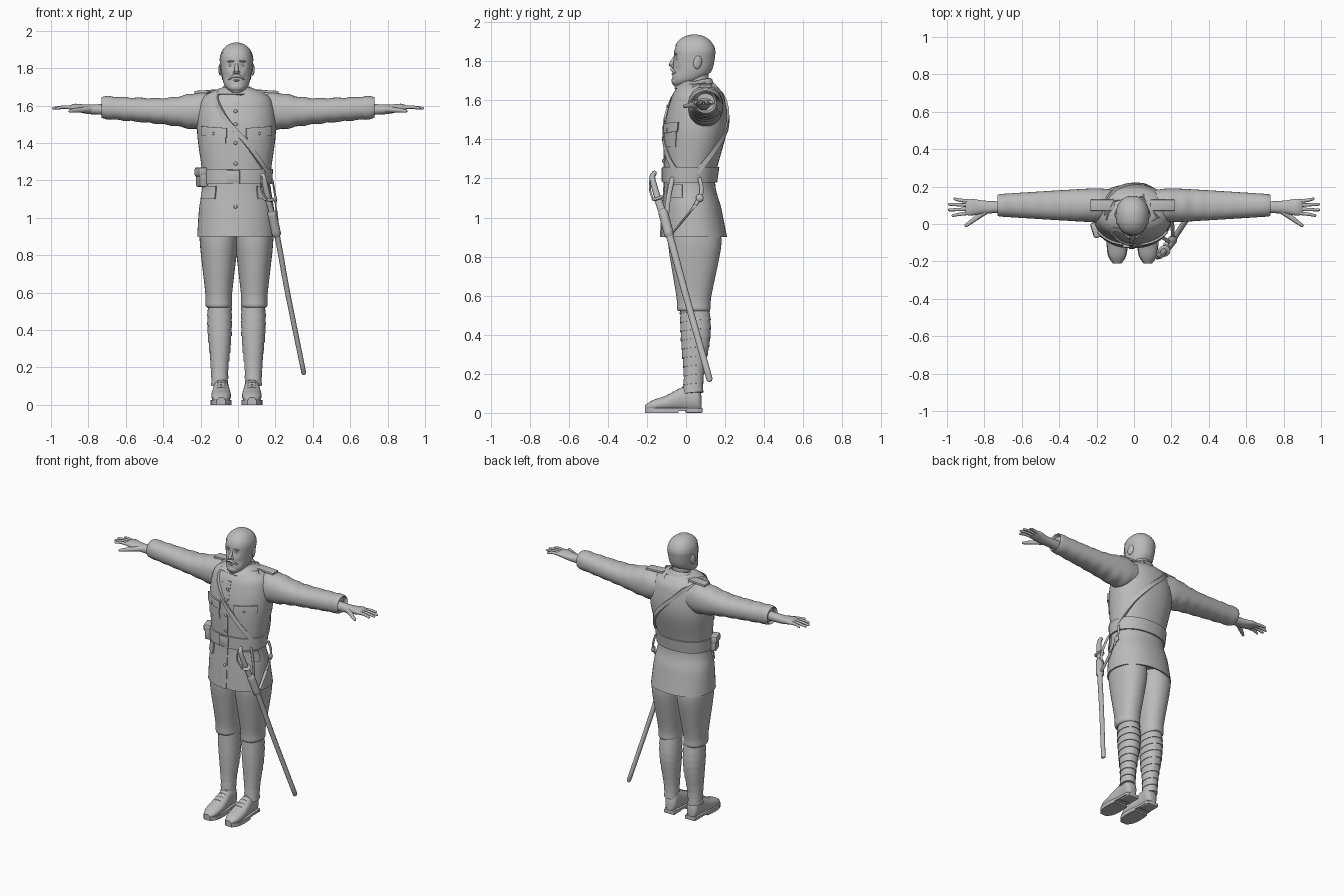
import bpy, bmesh
from math import sin, cos, pi, radians, copysign, exp
from mathutils import Vector, Matrix, Euler

if "Cube" in bpy.data.objects:
    bpy.data.objects.remove(bpy.data.objects["Cube"])

color = (.5, .5, .5, 1)
grey = bpy.data.materials.new("plain grey")
grey.use_nodes = True
grey.diffuse_color = color
grey.node_tree.nodes["Principled BSDF"].inputs["Base Color"].default_value = color
SIDES = ((1, "left_"), (-1, "right_"))
BODY_SHIFT = -.008                # the body stands slightly off centre


def finish(bm, name, sign=1, shift=BODY_SHIFT):
    for v in bm.verts:
        v.co.x *= sign
    bmesh.ops.recalc_face_normals(bm, faces=bm.faces)
    mesh = bpy.data.meshes.new(name)
    bm.to_mesh(mesh)
    bm.free()
    mesh.materials.append(grey)
    mesh.shade_smooth()
    mesh.set_sharp_from_angle(angle=radians(42))
    obj = bpy.data.objects.new(name, mesh)
    obj.location.x = shift
    bpy.context.collection.objects.link(obj)
    return obj


def smooth(rows, count=5):
    """Catmull-Rom interpolation of number tuples."""
    out = []
    padded = [rows[0], *rows, rows[-1]]
    for before, start, end, after in zip(padded, padded[1:], padded[2:], padded[3:]):
        for step in range(count):
            t = step / count
            out.append(tuple(q + t / 2 * (r - p + t * (2 * p - 5 * q + 4 * r - w + t * (3 * (q - r) + w - p)))
                             for p, q, r, w in zip(before, start, end, after)))
    return out + [tuple(rows[-1])]


def row_at(rows, t):
    for low, high in zip(rows, rows[1:]):
        if low[0] <= t <= high[0]:
            return Vector(low).lerp(Vector(high), (t - low[0]) / (high[0] - low[0]))
    return rows[0] if t < rows[0][0] else rows[-1]


def skin(name, rings, loop=False, **kw):
    bm = bmesh.new()
    grid = [[bm.verts.new(p) for p in ring] for ring in rings]
    for ring, following in zip(grid, grid[1:] + grid[:1] if loop else grid[1:]):
        for i in range(len(ring)):
            bm.faces.new((ring[i - 1], ring[i], following[i], following[i - 1]))
    if not loop:
        bm.faces.new(grid[0])
        bm.faces.new(grid[-1])
    return finish(bm, name, **kw)


def power(value, exponent):
    return copysign(abs(value) ** (2 / exponent), value)


def loft(name, rows, axis="z", mid=0, exponent=2.2, sides=48, tilt=(0, 0), **kw):
    """Rows are position along the axis, second centre coordinate and two radii."""
    rings = []
    for along, centre, wide, deep in rows:
        ring = []
        for i in range(sides):
            angle = 2 * pi * i / sides
            u, v = wide * power(sin(angle), exponent), -deep * power(cos(angle), exponent)
            ring.append({"z": (mid + u, centre + v, along + tilt[0] * u + tilt[1] * v),
                         "x": (along, mid + u, centre + v),
                         "y": (mid + u, along, centre + v)}[axis])
        rings.append(ring)
    return skin(name, rings, **kw)


def sweep(name, path, radius, end_radius=None, flat=1, sides=12, **kw):
    """Rounded, tapering tube through points."""
    points = [Vector(p) for p in smooth(path)]
    last = len(points) - 1
    rings = []
    for i, p in enumerate(points):
        t = (points[min(i + 1, last)] - points[max(i - 1, 0)]).normalized()
        u = t.cross(Vector((0, 0, 1) if abs(t.z) < .8 else (1, 0, 0))).normalized()
        v = t.cross(u) * flat
        r = radius + ((end_radius or radius) - radius) * i / last
        steps = [(0, 1)]
        if i == 0:
            steps = [(-.6, .5)] + steps
        elif i == last:
            steps += [(.6, .5)]
        for forward, scale in steps:
            rings.append([p + t * forward * r + (u * cos(2 * pi * j / sides) + v * sin(2 * pi * j / sides)) * r * scale
                          for j in range(sides)])
    return skin(name, rings, **kw)


def ball(name, centre, radii, turn=(0, 0, 0), **kw):
    bm = bmesh.new()
    bmesh.ops.create_uvsphere(bm, u_segments=16, v_segments=10, radius=1,
                              matrix=Matrix.LocRotScale(Vector(centre), Euler(turn), Vector(radii)))
    return finish(bm, name, **kw)


def box(name, centre, size, turn=(0, 0, 0), **kw):
    bm = bmesh.new()
    bmesh.ops.create_cube(bm, size=1, matrix=Matrix.LocRotScale(Vector(centre), Euler(turn), Vector(size)))
    bmesh.ops.bevel(bm, geom=bm.edges[:], offset=min(size) / 4, segments=2, profile=.5, affect="EDGES")
    return finish(bm, name, **kw)


# Coat body, with a hollow hem
COAT = smooth([(.9, .04, .21, .17), (1.05, .03, .2, .15), (1.2, .02, .18, .13), (1.45, .05, .21, .16),
               (1.6, .06, .2, .14), (1.66, .06, .16, .11), (1.7, .05, .07, .07)], 8)
loft("coat", [(.94, .04, .17, .13), (.9, .04, .2, .16)] + COAT)


def on_coat(degrees, z, out=0):
    """Point on the coat, turning from the front towards the left."""
    centre, wide, deep = row_at(COAT, z)[1:]
    angle = radians(degrees)
    return Vector(((wide + out) * power(sin(angle), 2.2), centre - (deep + out) * power(cos(angle), 2.2), z))


def coat_plate(name, start, end, bottom, top, out=.006, slope=0, **kw):
    rings = []
    for i in range(13):
        angle = start + (end - start) * i / 12
        heights = [bottom + slope * i / 12 + (top - bottom) * j / 6 for j in range(7)]
        rings.append([on_coat(angle, z, out) for z in heights] + [on_coat(angle, z, -.01) for z in reversed(heights)])
    skin(name, rings, **kw)


def coat_strap(name, path, half_width):
    points = [on_coat(angle, z, .01) for angle, z in smooth(path + path[:1])[:-1]]
    rings = []
    for i, p in enumerate(points):
        out = Vector((p.x, p.y - .05, .1 if p.z > 1.64 else 0)).normalized()
        side = (points[(i + 1) % len(points)] - points[i - 1]).cross(out).normalized() * half_width
        inner = p - out * .015
        rings.append([p + side, p - side, inner - side, inner + side])
    skin(name, rings, loop=True)


coat_plate("front_placket", -4, 2, .9, 1.62, .004)
for sign, side in SIDES:
    coat_plate(side + "chest_pocket", 14, 55, 1.36, 1.44, .004, sign=sign)
    coat_plate(side + "chest_flap", 12, 58, 1.43, 1.48, .01, .01, sign=sign)
    coat_plate(side + "skirt_flap", 34, 75, 1.1, 1.17, .008, sign=sign)
    ball(side + "pocket_button", on_coat(32, 1.45, .01), (.008, .006, .008), sign=sign)
    box(side + "shoulder_strap", (.16, .1, 1.675), (.13, .06, .015), (0, .06, 0), sign=sign)
for z in (1.06, 1.29, 1.4, 1.5, 1.57):
    ball("coat_button", on_coat(-1, z, .006), (.01, .006, .01))

# Belt, cross strap and pouch
rows = []
for z, out in ((1.18, 0), (1.18, .01), (1.26, .01), (1.26, 0)):
    height, centre, wide, deep = row_at(COAT, z)
    rows.append((z, centre, wide + out, deep + out))
loft("belt", rows)
box("belt_buckle", on_coat(-4, 1.22, .01), (.07, .012, .07))
coat_strap("cross_strap", [(-40, 1.67), (0, 1.46), (45, 1.28), (90, 1.21), (150, 1.41), (210, 1.63), (270, 1.675)], .013)
box("belt_pouch", (-.185, -.03, 1.215), (.05, .08, .1), (0, 0, .3))
box("pouch_flap", (-.19, -.03, 1.245), (.055, .085, .05), (0, 0, .3))

# Collar
loft("collar", [(1.635, .05, .1, .1), (1.69, .05, .08, .085), (1.7, .05, .07, .075), (1.68, .05, .06, .06)], tilt=(0, .2))
for sign, side in SIDES:
    flap = [Vector(p) for p in ((0, -.04, 1.665), (.07, 0, 1.69), (.085, -.02, 1.645), (.06, -.08, 1.6))]
    skin(side + "collar_point", [flap, [p + Vector((0, .03, 0)) for p in flap]], sign=sign)

# Sleeves with soft folds, hollow cuffs and hands
SLEEVE = smooth([(.1, 1.57, .08, .08), (.2, 1.57, .09, .1), (.4, 1.57, .08, .07), (.72, 1.59, .06, .06)], 12)
PALM = smooth([(.7, 1.58, .03, .03), (.8, 1.58, .035, .025), (.87, 1.59, .045, .02), (.9, 1.59, .04, .01)])
for sign, side in SIDES:
    kw = dict(sign=sign, shift=0)
    folds = [(x, z, wide, deep + .003 * sin(x * 75)) for x, z, wide, deep in SLEEVE]
    loft(side + "sleeve", folds + [(.73, 1.59, .055, .055), (.71, 1.59, .045, .045)], "x", .1, **kw)
    loft(side + "palm", PALM, "x", .09, **kw)
    for i, tip in enumerate((.97, .99, .99, .96)):
        y, spread = .06 + .02 * i, .005 * (i - 1.5)
        sweep(side + "finger", [(.87, y, 1.588), (.93, y + spread, 1.592), (tip, y + 2 * spread, 1.585)], .011, .007, **kw)
    sweep(side + "thumb", [(.79, .07, 1.58), (.86, .02, 1.575), (.9, -.01, 1.57)], .017, .008, **kw)

# Trousers, spiral leg wraps and boots
TROUSER = smooth([(.52, .04, .05, .07), (.53, .04, .07, .085), (.6, .04, .072, .09), (.85, .045, .1, .135), (.95, .04, .1, .13)])
WRAP = smooth([(.1, .035, .042, .05), (.2, .04, .045, .05), (.4, .05, .063, .075), (.6, .04, .06, .07)])
FOOT = smooth([(-.21, .02, .03), (-.17, .045, .055), (-.1, .052, .08), (0, .042, .13), (.06, .04, .13), (.08, .02, .07)])
for sign, side in SIDES:
    loft(side + "trouser_leg", TROUSER, mid=.095, sign=sign)
    bands = []
    for i in range(10):
        for rise, out in ((0, .004), (.046, 0)):
            z, centre, wide, deep = row_at(WRAP, .1 + .046 * i + rise)
            bands.append((z, centre, wide + out, deep + out))
    loft(side + "leg_wrap", bands, mid=.09, tilt=(.1, .1), sign=sign)
    loft(side + "boot", [(y, .01 + tall / 2, wide, tall / 2) for y, wide, tall in FOOT], "y", .082, sign=sign)
    edge = [(.082 + wide + .004, y) for y, wide, tall in FOOT]
    edge += [(.078 - wide, y) for y, wide, tall in reversed(FOOT)]
    skin(side + "sole", [[(x, y, z) for x, y in edge] for z in (.01, .026)], sign=sign)
    tread = [point for point in edge if point[1] < -.03]
    skin(side + "tread", [[(x, y, z) for x, y in tread] for z in (0, .014)], sign=sign)
    box(side + "heel", (.08, .04, .013), (.08, .09, .026), sign=sign)
    for i in range(4):
        y, wide, tall = row_at(FOOT, -.09 + .025 * i)
        ends = [(.082 + x, y, .01 + tall - abs(x) / 5) for x in (-.02, 0, .02)]
        sweep(side + "lace", ends, .003, sides=6, sign=sign)

# Head: tapering jaw below a domed skull, with eye sockets and cheeks pressed in
HEAD = smooth([(1.67, -.03, .025, .03), (1.7, 0, .06, .07), (1.75, .03, .076, .098), (1.84, .043, .086, .104)])
for i in range(1, 15):
    angle = pi / 2 * i / 15
    HEAD.append((1.84 + .095 * sin(angle), .043, .086 * cos(angle), .104 * cos(angle)))
head = loft("head", HEAD, sides=64)
for x, z, depth in ((.032, 1.816, .013), (.05, 1.755, .008)):
    for v in head.data.vertices:
        if v.co.y < .02:
            v.co.y += depth * exp(-((abs(v.co.x) - x) ** 2 + (v.co.z - z) ** 2) / .015 ** 2)
loft("neck", [(z, .055, .058, .06) for z in (1.6, 1.76)])

# Hair: a thin shell over the skull, cut at the hairline
hair = loft("hair", [(z + .002, centre, wide + .004, deep + .004) for z, centre, wide, deep in HEAD], sides=64)
bm = bmesh.new()
bm.from_mesh(hair.data)
bare = []
for face in bm.faces:
    centre = face.calc_center_median()
    hairline = 1.88 if centre.y < 0 else 1.77 if centre.y < .05 else 1.74
    if centre.z < hairline:
        bare.append(face)
bmesh.ops.delete(bm, geom=bare, context="FACES")
bm.to_mesh(hair.data)
bm.free()

# Face
sweep("nose", [(0, -.05, 1.83), (0, -.068, 1.8), (0, -.077, 1.78)], .008, .013)
ball("beard", (0, -.04, 1.7), (.045, .035, .03))
ball("lower_lip", (0, -.066, 1.735), (.018, .009, .006))
for sign, side in SIDES:
    ball(side + "nostril", (.011, -.068, 1.777), (.008, .01, .008), sign=sign)
    ball(side + "eye", (.032, -.038, 1.816), (.014, .013, .009), sign=sign)
    ball(side + "eyebrow", (.032, -.053, 1.837), (.02, .008, .005), (0, .1, .3), sign=sign)
    ball(side + "ear", (.086, .06, 1.795), (.009, .022, .035), (-.2, 0, .3), sign=sign)
    sweep(side + "moustache", [(0, -.07, 1.76), (.02, -.07, 1.755), (.042, -.055, 1.74)], .01, .004, sign=sign)

# Sword, scabbard and hangers
GUARD = Vector((.161, -.145, 1.1))
sweep("scabbard", [GUARD, (.21, -.082, .9), (.265, 0, .6), (.352, .121, .17)], .02, .016, .8, shift=0)
sweep("scabbard_sleeve", [(.18, -.118, 1.03), (.206, -.086, .91)], .025, shift=0)
sweep("sword_grip", [GUARD, (.147, -.165, 1.17), (.138, -.172, 1.21), (.133, -.16, 1.23)], .017, .013, shift=0)
ball("sword_guard", GUARD, (.034, .032, .009), (.3, .2, 0), shift=0)
sweep("hand_guard", [(.155, -.172, 1.1), (.125, -.185, 1.15), (.126, -.18, 1.22)], .005, shift=0)
sweep("front_hanger", [(.15, -.07, 1.2), (.18, -.09, 1.1), (.19, -.1, 1)], .012, flat=.4, shift=0)
sweep("rear_hanger", [(.185, .07, 1.2), (.2, .07, 1.1), (.208, -.07, .92)], .01, flat=.5, shift=0)
ball("hanger_ring", (.2, .07, 1.1), (.01, .02, .02), shift=0)
